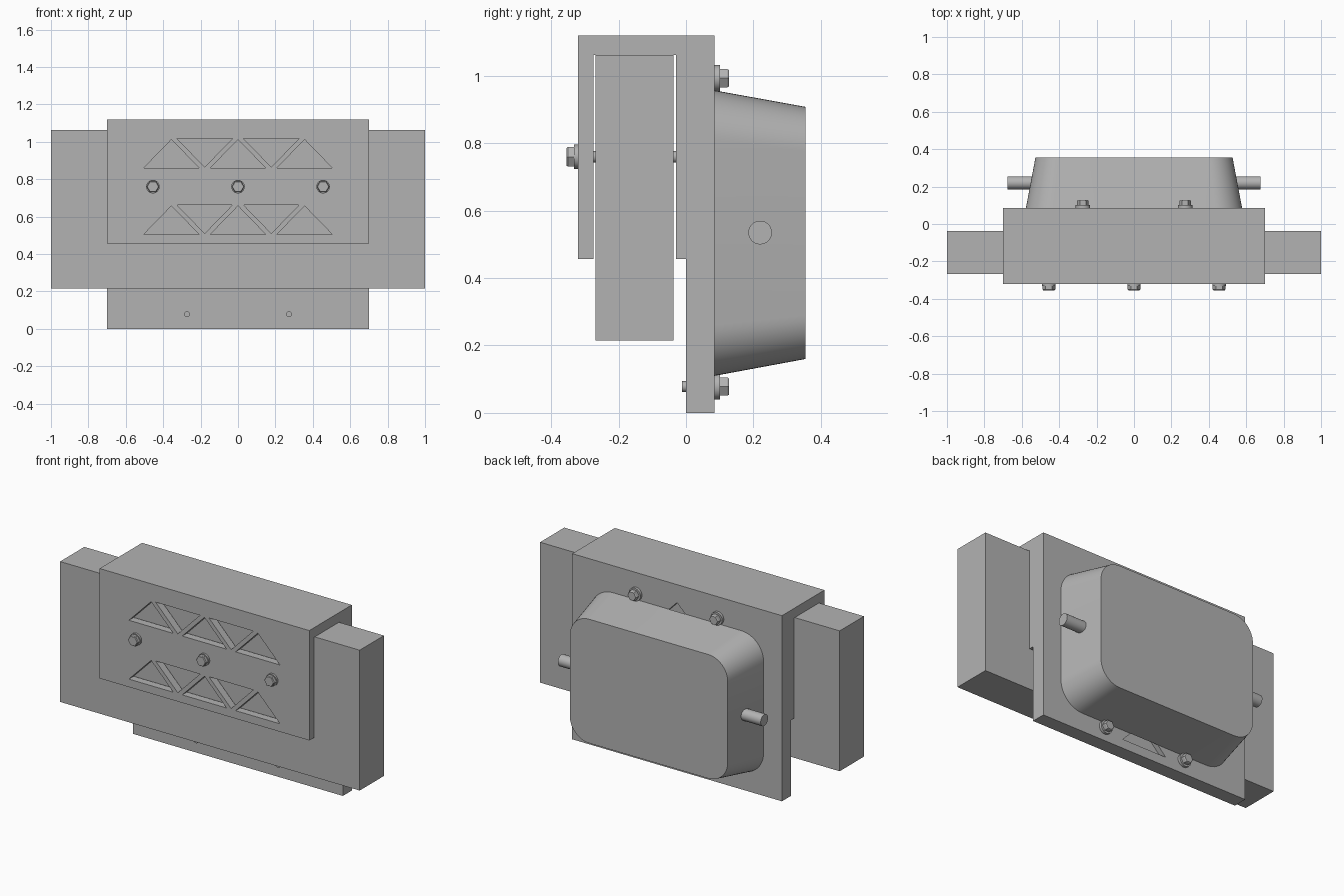
import bpy, bmesh, math

if "Cube" in bpy.data.objects:
    bpy.data.objects.remove(bpy.data.objects["Cube"])

grey = bpy.data.materials.new("plain grey")
grey.diffuse_color = (0.45, 0.45, 0.45, 1)
grey.use_nodes = True
grey.node_tree.nodes["Principled BSDF"].inputs["Base Color"].default_value = grey.diffuse_color


def make(name, bm, smooth=False):
    bmesh.ops.recalc_face_normals(bm, faces=bm.faces)
    me = bpy.data.meshes.new(name)
    bm.to_mesh(me)
    bm.free()
    ob = bpy.data.objects.new(name, me)
    bpy.context.collection.objects.link(ob)
    me.materials.append(grey)
    if smooth:
        bpy.ops.object.select_all(action='DESELECT')
        ob.select_set(True)
        bpy.context.view_layer.objects.active = ob
        bpy.ops.object.shade_smooth_by_angle(angle=math.radians(30))
    return ob


def loft(bm, a, b):
    """Closed solid between two matching rings of points."""
    va = [bm.verts.new(p) for p in a]
    vb = [bm.verts.new(p) for p in b]
    n = len(va)
    bm.faces.new(va)
    bm.faces.new(vb[::-1])
    for i in range(n):
        j = (i + 1) % n
        bm.faces.new((va[i], vb[i], vb[j], va[j]))


def ring_y(x, y, z, r, n):
    return [(x + r * math.cos(math.tau * i / n), y, z + r * math.sin(math.tau * i / n))
            for i in range(n)]


def rounded_rect(hw, z0, z1, r, y, seg=12):
    pts = []
    for k, (cx, cz) in enumerate([(hw - r, z1 - r), (r - hw, z1 - r),
                                  (r - hw, z0 + r), (hw - r, z0 + r)]):
        for i in range(seg + 1):
            a = math.pi / 2 * (k + i / seg)
            pts.append((cx + r * math.cos(a), y, cz + r * math.sin(a)))
    return pts


# hook-shaped bracket, extruded side profile
profile = [(-.32, .457), (-.32, 1.12), (.085, 1.12), (.085, 0), (0, 0),
           (0, .457), (-.03, .457), (-.03, 1.062), (-.275, 1.062), (-.275, .457)]
bm = bmesh.new()
loft(bm, [(-.7, y, z) for y, z in profile], [(.7, y, z) for y, z in profile])
bracket = make("hook_bracket", bm)

# triangular cutouts: truss rows in the front plate, pockets in the back plate
bm = bmesh.new()


def triangle(cx, z, h, up, y0, y1):
    w = .148
    pts = [(cx - w, z), (cx + w, z), (cx, z + h)] if up else \
          [(cx - w, z + h), (cx + w, z + h), (cx, z)]
    loft(bm, [(x, y0, q) for x, q in pts], [(x, y1, q) for x, q in pts])


for z in (.505, .86):
    for i in range(5):
        up = i % 2 == 0
        triangle((i - 2) * .178, z if up else z + .005, .152, up, -.4, -.273)
for z in (.055, .86):
    triangle(0, z, .152, True, .055, .12)
cutter = make("triangle_cutter", bm)
cutter.hide_render = True
mod = bracket.modifiers.new("cutouts", 'BOOLEAN')
mod.operation = 'DIFFERENCE'
mod.solver = 'EXACT'
mod.object = cutter
bpy.context.view_layer.objects.active = bracket
bpy.ops.object.modifier_apply(modifier=mod.name)
bpy.data.objects.remove(cutter)

# board held in the hook
bm = bmesh.new()
board = [(-1, .215), (1, .215), (1, 1.062), (-1, 1.062)]
loft(bm, [(x, -.268, z) for x, z in board], [(x, -.037, z) for x, z in board])
make("rail_board", bm)

# tapered housing with rounded corners
bm = bmesh.new()
loft(bm, rounded_rect(.578, .11, .957, .15, .085),
     rounded_rect(.527, .16, .908, .13, .355))
make("housing", bm, True)

# side pins
for s, side in ((-1, "left"), (1, "right")):
    bm = bmesh.new()
    a, b = ([(s * x, .22 + .035 * math.cos(math.tau * i / 32),
              .535 + .035 * math.sin(math.tau * i / 32)) for i in range(32)]
            for x in (.45, .677))
    loft(bm, a, b)
    make(side + "_pin", bm, True)


# hex bolt: shaft, washer, hex head with a chamfered end
def bolt(name, x, z, y, out, washer_r, hex_r, washer_t, height, shaft_r, shaft_end):
    bm = bmesh.new()
    w, h = y + out * washer_t, y + out * height
    c = h - out * .005
    loft(bm, ring_y(x, shaft_end, z, shaft_r, 20), ring_y(x, w, z, shaft_r, 20))
    loft(bm, ring_y(x, y, z, washer_r, 32), ring_y(x, w, z, washer_r, 32))
    loft(bm, ring_y(x, w, z, hex_r, 6), ring_y(x, c, z, hex_r, 6))
    loft(bm, ring_y(x, c, z, hex_r, 6), ring_y(x, h, z, hex_r * .88, 6))
    make(name, bm, True)


for x in (-.455, 0, .455):
    bolt("front_bolt", x, .76, -.32, -1, .036, .034, .012, .035, .017, -.01)
for x in (-.273, .273):
    bolt("upper_back_bolt", x, .993, .085, 1, .039, .031, .016, .043, .016, .02)
    bolt("lower_back_bolt", x, .078, .085, 1, .039, .031, .016, .043, .016, -.012)
